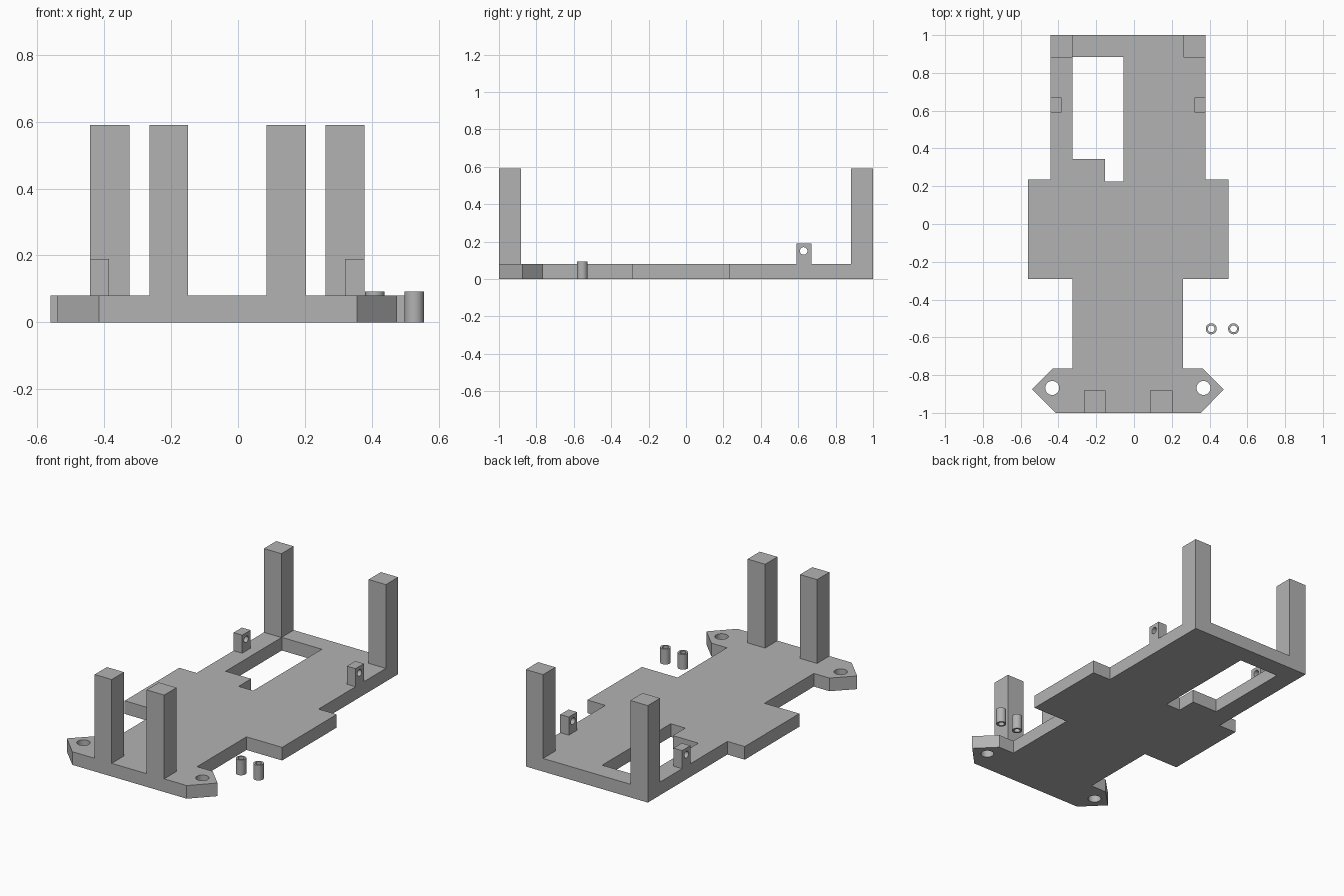
import bpy, bmesh, math
from mathutils import Matrix

cube = bpy.data.objects.get("Cube")
if cube:
    bpy.data.objects.remove(cube, do_unlink=True)

grey = bpy.data.materials.new("plain_grey")
grey.use_nodes = True
grey.diffuse_color = (0.45, 0.45, 0.45, 1)
grey.node_tree.nodes["Principled BSDF"].inputs["Base Color"].default_value = (0.45, 0.45, 0.45, 1)


def rect(x0, x1, y0, y1):
    return [(x0, y0), (x1, y0), (x1, y1), (x0, y1)]


def circle(cx, cy, r, n=32):
    return [(cx + r * math.cos(math.tau * i / n), cy + r * math.sin(math.tau * i / n))
            for i in range(n)]


def extrusion(name, loops, depth, matrix=Matrix()):
    """Extrude an outline (first loop) with holes (other loops) along local z."""
    bm = bmesh.new()
    edges = []
    for loop in loops:
        verts = [bm.verts.new((x, y, 0)) for x, y in loop]
        edges += [bm.edges.new((a, b)) for a, b in zip(verts, verts[1:] + verts[:1])]
    bmesh.ops.triangle_fill(bm, use_beauty=True, edges=edges, normal=(0, 0, 1))
    result = bmesh.ops.extrude_face_region(bm, geom=bm.faces[:], use_keep_orig=True)
    top = [g for g in result["geom"] if isinstance(g, bmesh.types.BMVert)]
    bmesh.ops.translate(bm, verts=top, vec=(0, 0, depth))
    bmesh.ops.transform(bm, matrix=matrix, verts=bm.verts[:])
    bmesh.ops.recalc_face_normals(bm, faces=bm.faces[:])
    mesh = bpy.data.meshes.new(name)
    bm.to_mesh(mesh)
    bm.free()
    mesh.materials.append(grey)
    obj = bpy.data.objects.new(name, mesh)
    bpy.context.collection.objects.link(obj)
    bpy.ops.object.select_all(action="DESELECT")
    obj.select_set(True)
    bpy.context.view_layer.objects.active = obj
    bpy.ops.object.shade_smooth_by_angle(angle=math.radians(30))
    return obj


THICK = 0.08
POST_TOP = 0.59

# Base plate: stepped outline, battery opening and two mounting holes
outline = [(-0.415, -1), (0.355, -1), (0.475, -0.875), (0.365, -0.765), (0.26, -0.765),
           (0.26, -0.29), (0.5, -0.29), (0.5, 0.235), (0.378, 0.235), (0.378, 1),
           (-0.443, 1), (-0.443, 0.235), (-0.56, 0.235), (-0.56, -0.29),
           (-0.325, -0.29), (-0.325, -0.765), (-0.43, -0.765), (-0.54, -0.875)]
opening = [(-0.325, 0.885), (-0.055, 0.885), (-0.055, 0.225), (-0.153, 0.225),
           (-0.153, 0.345), (-0.325, 0.345)]
holes = [circle(x, -0.868, 0.037) for x in (-0.433, 0.368)]
extrusion("base_plate", [outline, opening] + holes, THICK)

# Four upright posts
posts = {
    "front_right_post": rect(-0.265, -0.15, -1, -0.882),
    "front_left_post": rect(0.085, 0.203, -1, -0.882),
    "back_right_post": rect(-0.443, -0.325, 0.882, 1),
    "back_left_post": rect(0.262, 0.378, 0.882, 1),
}
for name, shape in posts.items():
    extrusion(name, [shape], POST_TOP - THICK, Matrix.Translation((0, 0, THICK)))

# Small lugs with a cross hole; local x, y, z map to world y, z, x
sideways = Matrix(((0, 0, 1, 0), (1, 0, 0, 0), (0, 1, 0, 0), (0, 0, 0, 1)))
for name, x in (("right_lug", -0.443), ("left_lug", 0.32)):
    extrusion(name, [rect(0.59, 0.67, THICK, 0.19), circle(0.629, 0.15, 0.02)],
              0.058, Matrix.Translation((x, 0, 0)) @ sideways)

# Loose spacer tubes beside the plate
for name, x in (("inner_spacer", 0.409), ("outer_spacer", 0.527)):
    extrusion(name, [circle(x, -0.555, 0.029), circle(x, -0.555, 0.018)], 0.093)
